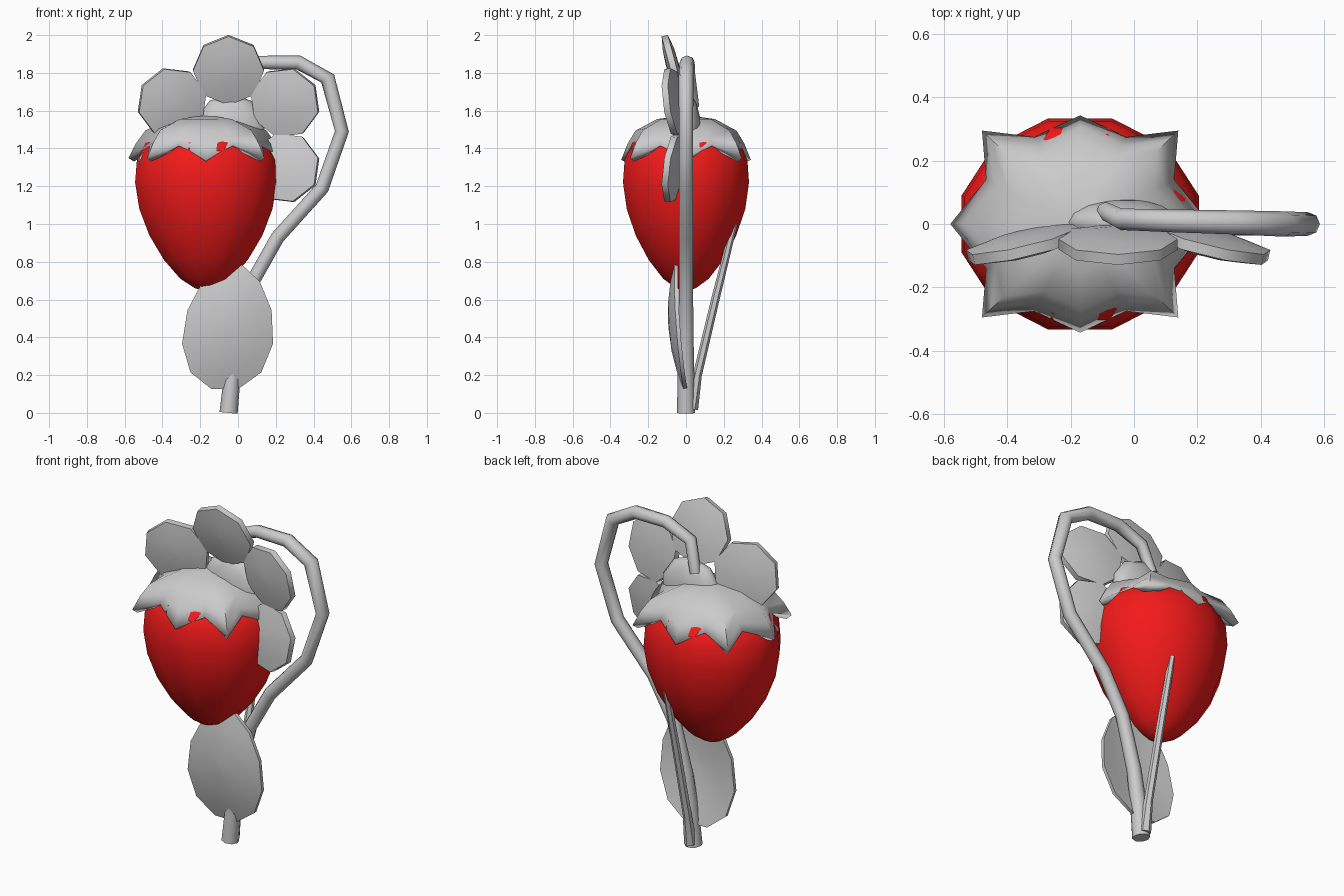
import bpy, bmesh
from math import sin, cos, pi, radians
from mathutils import Matrix, Vector

if "Cube" in bpy.data.objects:
    bpy.data.objects.remove(bpy.data.objects["Cube"])


def finish(name, bm, angle=50, mat=None):
    bmesh.ops.recalc_face_normals(bm, faces=bm.faces)
    me = bpy.data.meshes.new(name)
    bm.to_mesh(me)
    bm.free()
    ob = bpy.data.objects.new(name, me)
    bpy.context.collection.objects.link(ob)
    if mat:
        me.materials.append(mat)
    bpy.ops.object.select_all(action='DESELECT')
    ob.select_set(True)
    bpy.context.view_layer.objects.active = ob
    bpy.ops.object.shade_smooth_by_angle(angle=radians(angle))
    return ob


def skin(bm, rings):
    for a, b in zip(rings, rings[1:]):
        n = len(a)
        for i in range(n):
            bm.faces.new((a[i], a[(i + 1) % n], b[(i + 1) % n], b[i]))


def lathe(profile, sides, offset=0.0):
    """Revolved (radius, height) profile, closed at both ends."""
    bm = bmesh.new()
    rings = [[bm.verts.new((r * cos(2 * pi * i / sides + offset),
                            r * sin(2 * pi * i / sides + offset), h))
              for i in range(sides)] for r, h in profile]
    skin(bm, rings)
    bm.faces.new(rings[0])
    bm.faces.new(rings[-1])
    return bm


def tube(name, path, sides=8):
    """Tube through (x, y, z, radius) points."""
    bm = bmesh.new()
    pts = [Vector(p[:3]) for p in path]
    rings = []
    for i, p in enumerate(pts):
        t = (pts[min(i + 1, len(pts) - 1)] - pts[max(i - 1, 0)]).normalized()
        u = Vector((0, 1, 0))
        u = (u - t * u.dot(t)).normalized()
        v = t.cross(u)
        rings.append([bm.verts.new(p + path[i][3] * (u * cos(2 * pi * k / sides) + v * sin(2 * pi * k / sides)))
                      for k in range(sides)])
    skin(bm, rings)
    bm.faces.new(rings[0])
    bm.faces.new(rings[-1])
    return finish(name, bm)


red = bpy.data.materials.new("red")
red.diffuse_color = (0.9, 0.01, 0.01, 1)
red.use_nodes = True
red.node_tree.nodes["Principled BSDF"].inputs["Base Color"].default_value = red.diffuse_color
BX = -0.17

# Berry: twelve-sided, slightly flattened front to back
bm = lathe([(0.02, 0.65), (0.06, 0.66), (0.14, 0.71), (0.23, 0.81), (0.31, 0.94), (0.365, 1.08),
            (0.388, 1.22), (0.378, 1.34), (0.33, 1.43), (0.2, 1.5), (0.02, 1.52)], 12, pi / 12)
bm.transform(Matrix.Translation((BX, 0, 0)) @ Matrix.Diagonal((1, 0.89, 1, 1)))
finish("berry", bm, 60, red)

# Leafy cap: eight tips with valleys between, mirrored from one quarter
quarter = [(0.41, 0, 1.35), (0.297, 0.14, 1.42), (0.31, 0.295, 1.35), (0.145, 0.275, 1.42), (0, 0.343, 1.34)]
half = quarter + [(-x, y, z) for x, y, z in quarter[-2::-1]]
rim = half + [(x, -y, z) for x, y, z in half[-2:0:-1]]
bm = bmesh.new()
rings = [[bm.verts.new((BX + x, y, z)) for x, y, z in rim]]
for f, h, blend in ((0.9, 1.44, 0.35), (0.78, 1.5, 0.15), (0.45, 1.555, 0), (0.05, 1.575, 0)):
    rings.append([bm.verts.new((BX + x * f, y * f, h + (z - 1.38) * blend)) for x, y, z in rim])
skin(bm, rings)
bm.faces.new(rings[-1])
cap = finish("berry_cap", bm, 60)
mod = cap.modifiers.new("thickness", 'SOLIDIFY')
mod.thickness = 0.035
mod.offset = -1

# Flower: six cupped octagonal petals around a flattened centre
FC = Matrix.Translation((-0.05, 0, 1.47))
for k in range(6):
    bm = lathe([(0.01, -0.035), (0.11, -0.032), (0.188, -0.018), (0.188, 0.016),
                (0.11, 0.03), (0.01, 0.035)], 8)
    bm.transform(FC @ Matrix.Rotation(k * pi / 3, 4, 'Y')
                 @ Matrix.Translation((0, -0.065, 0.345))
                 @ Matrix.Rotation(radians(15), 4, 'X')
                 @ Matrix.Rotation(pi / 2, 4, 'X') @ Matrix.Rotation(pi / 2, 4, 'Z'))
    finish("petal_%d" % (k + 1), bm)

bm = bmesh.new()
bmesh.ops.create_uvsphere(bm, u_segments=10, v_segments=8, radius=1)
bm.transform(Matrix.Translation((-0.04, 0.005, 1.49)) @ Matrix.Diagonal((0.19, 0.075, 0.2, 1))
             @ Matrix.Rotation(pi / 2, 4, 'X'))
finish("flower_centre", bm, 60)

# Broad lower leaf, bowed towards the front
bm = lathe([(0.05, -0.016), (0.4, -0.016), (0.72, -0.014), (1, -0.008), (1, 0.012),
            (0.72, 0.016), (0.4, 0.018), (0.05, 0.018)], 12, pi / 12)
for v in bm.verts:
    u, w, t = v.co
    v.co = (-0.05 + u * 0.24 * (1 - 0.15 * w) + 0.02 * w,
            -0.075 + 0.035 * u * u - 0.025 * w + 0.05 * w * w - t,
            0.455 + 0.34 * w)
finish("leaf", bm, 60)

# Flower stem arching up and over to the back of the flower
tube("flower_stem", [(-0.05, 0, 0.0, 0.048), (-0.03, 0, 0.2, 0.044), (0.0, 0, 0.4, 0.04),
                     (0.08, 0, 0.7, 0.037), (0.21, 0, 0.93, 0.037), (0.445, 0, 1.19, 0.037),
                     (0.55, 0, 1.49, 0.037), (0.475, 0, 1.77, 0.04), (0.32, 0.005, 1.855, 0.038),
                     (0.12, 0.01, 1.855, 0.036), (-0.04, 0.015, 1.79, 0.034), (-0.09, 0.04, 1.62, 0.03)])

# Thin stalk leaning back to the berry
tube("berry_stalk", [(-0.05, 0.03, 0.02, 0.034), (-0.05, 0.06, 0.2, 0.024),
                     (-0.05, 0.16, 0.62, 0.022), (-0.05, 0.255, 1.0, 0.018)], 6)
